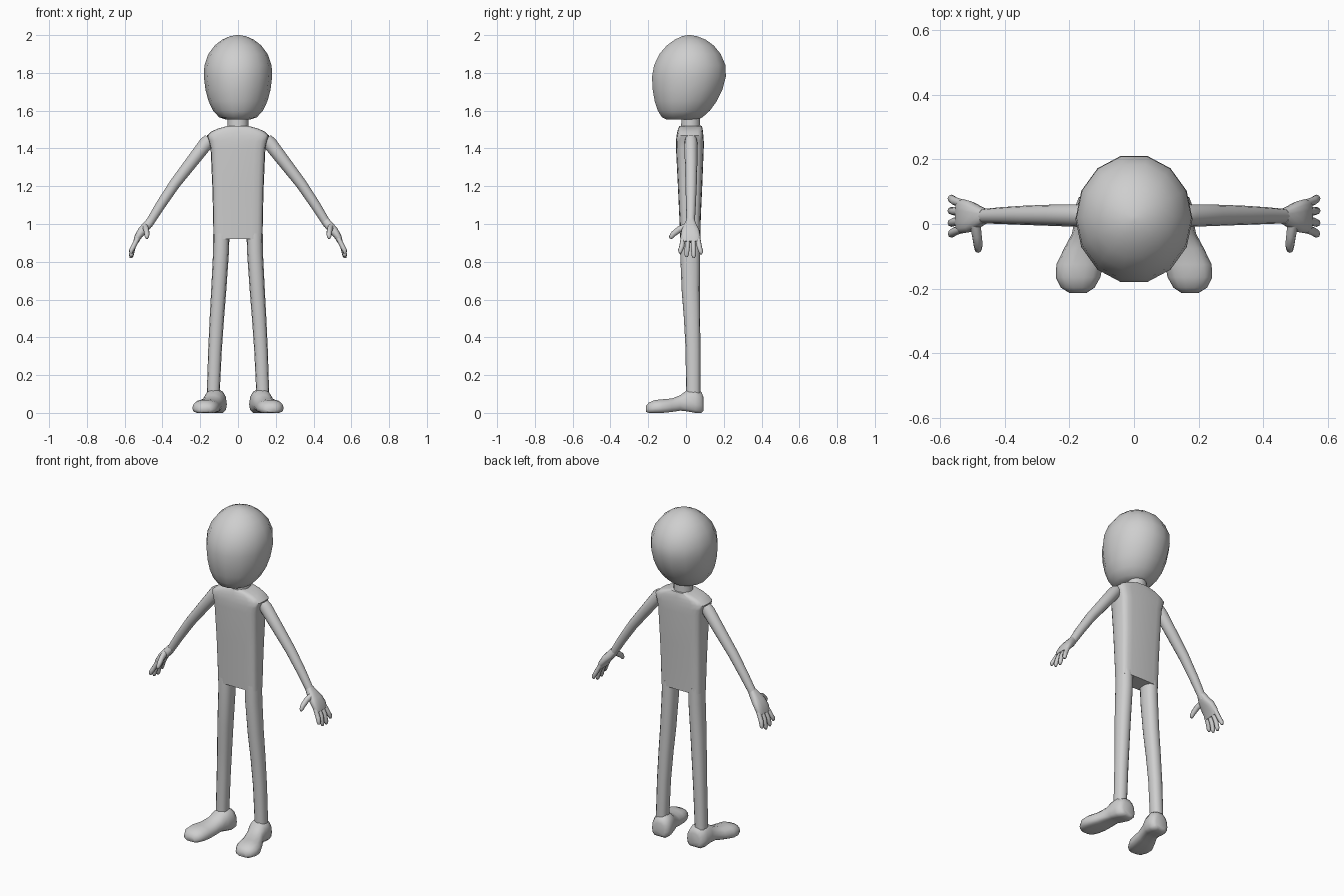
import bpy, bmesh, math
from mathutils import Vector

grey = bpy.data.materials.new("light grey")
grey.diffuse_color = (0.62, 0.62, 0.62, 1)


def oval(n, power):
    """Unit superellipse points; power 2 is round, higher is boxier."""
    pts = []
    for i in range(n):
        a = 2 * math.pi * i / n
        c, s = math.cos(a), math.sin(a)
        pts.append((math.copysign(abs(c) ** (2 / power), c),
                    math.copysign(abs(s) ** (2 / power), s)))
    return pts


def loft(name, rings, mirror=False, angle=50):
    """Skin a list of rings, cap both ends, shade smooth."""
    bm = bmesh.new()
    loops = [[bm.verts.new(p) for p in ring] for ring in rings]
    n = len(loops[0])
    for a, b in zip(loops, loops[1:]):
        for i in range(n):
            j = (i + 1) % n
            bm.faces.new((a[i], a[j], b[j], b[i]))
    bm.faces.new(loops[0][::-1])
    bm.faces.new(loops[-1])
    bmesh.ops.recalc_face_normals(bm, faces=bm.faces)
    me = bpy.data.meshes.new(name)
    bm.to_mesh(me)
    bm.free()
    me.materials.append(grey)
    me.shade_smooth()
    me.set_sharp_from_angle(angle=math.radians(angle))
    ob = bpy.data.objects.new(name, me)
    bpy.context.collection.objects.link(ob)
    if mirror:
        ob.modifiers.new("mirror", 'MIRROR').use_axis[0] = True
    return ob


def stack(levels, n, power=2):
    """Horizontal rings from (z, half width, front y, back y)."""
    return [[(w * c, (f + b) / 2 + (b - f) / 2 * s, z) for c, s in oval(n, power)]
            for z, w, f, b in levels]


def tube(path, n=10, power=2, ref=(0, 1, 0)):
    """Rings across a path of (x, y, z, size along ref, size across)."""
    pts = [Vector(p[:3]) for p in path]
    rings = []
    for k, p in enumerate(pts):
        t = (pts[min(k + 1, len(pts) - 1)] - pts[max(k - 1, 0)]).normalized()
        u = Vector(ref)
        u = (u - t * u.dot(t)).normalized()
        v = t.cross(u)
        rings.append([p + u * path[k][3] * c + v * path[k][4] * s
                      for c, s in oval(n, power)])
    return rings


# Egg shaped head
loft("head", stack([
    (1.553, .065, -.105, .065), (1.565, .10, -.13, .09), (1.60, .132, -.153, .13),
    (1.65, .156, -.17, .167), (1.71, .172, -.181, .197), (1.78, .181, -.185, .216),
    (1.84, .178, -.174, .214), (1.90, .157, -.145, .188), (1.945, .123, -.105, .15),
    (1.975, .085, -.063, .108), (1.993, .045, -.025, .062), (2.0, .01, .008, .026)],
    14), angle=80)

# Neck
loft("neck", stack([(1.49, .056, -.028, .078), (1.57, .054, -.025, .075)], 14))

# Boxy torso with sloping shoulders
loft("torso", stack([
    (.92, .130, -.03, .075), (1.05, .132, -.036, .079), (1.20, .136, -.043, .086),
    (1.40, .145, -.053, .094), (1.44, .155, -.053, .094), (1.468, .165, -.05, .092),
    (1.488, .143, -.046, .09), (1.503, .112, -.042, .088), (1.518, .06, -.036, .084)],
    20, 4.5))

# Legs
loft("leg", tube([
    (.088, .022, .95, .052, .043), (.09, .022, .85, .053, .042),
    (.102, .025, .65, .048, .040), (.112, .032, .50, .043, .038),
    (.122, .037, .33, .039, .036), (.131, .038, .10, .038, .034)],
    12, 2.4), mirror=True)

# Shoes: cross-sections from heel to toe (y, centre x, half width, bottom, top)
shoe = []
for y, x, w, lo, hi in [
        (.092, .117, .035, .012, .085), (.082, .118, .053, 0, .112),
        (.05, .121, .062, 0, .128), (.005, .127, .058, .008, .122),
        (-.03, .137, .055, .012, .095), (-.075, .153, .063, .005, .077),
        (-.125, .168, .072, 0, .073), (-.165, .173, .069, 0, .069),
        (-.197, .174, .052, 0, .055), (-.213, .173, .027, .006, .036)]:
    mid = lo + (hi - lo) * .35
    ring = []
    for c, s in oval(14, 2.3):
        z = mid + (hi - mid) * s if s >= 0 else mid + (mid - lo) * max(s * 1.4, -1)
        ring.append((x + w * c, y, z))
    shoe.append(ring)
loft("shoe", shoe, mirror=True, angle=55)

# Arms
loft("arm", tube([
    (.150, .026, 1.452, .030, .030), (.168, .026, 1.428, .035, .037),
    (.25, .027, 1.322, .033, .033), (.335, .027, 1.212, .030, .029),
    (.41, .026, 1.10, .026, .026), (.475, .024, .995, .022, .022)],
    12), mirror=True)

# Palms
loft("palm", tube([
    (.462, .024, 1.018, .022, .021), (.482, .023, .992, .034, .024),
    (.507, .023, .965, .048, .023), (.530, .024, .932, .053, .019),
    (.541, .025, .905, .049, .014)], 14, 2.8), mirror=True, angle=60)

# Four fingers, curling down and fanned out
for k, (y0, y1, z1) in enumerate([(-.015, -.031, .845), (.011, .003, .825),
                                  (.038, .041, .82), (.063, .079, .84)]):
    ym = (y0 + y1) / 2
    loft(f"finger_{k + 1}", tube([
        (.531, y0, .925, .013, .013), (.555, ym, .878, .0135, .013),
        (.565, y1, z1 + .014, .012, .012), (.567, y1, z1, .006, .007)],
        8), mirror=True, angle=70)

# Thumbs
loft("thumb", tube([
    (.492, .005, .985, .017, .020), (.486, -.035, .972, .015, .017),
    (.482, -.066, .948, .014, .015), (.482, -.079, .931, .011, .012),
    (.482, -.083, .922, .005, .006)],
    8, ref=(1, 0, 0)), mirror=True, angle=70)
